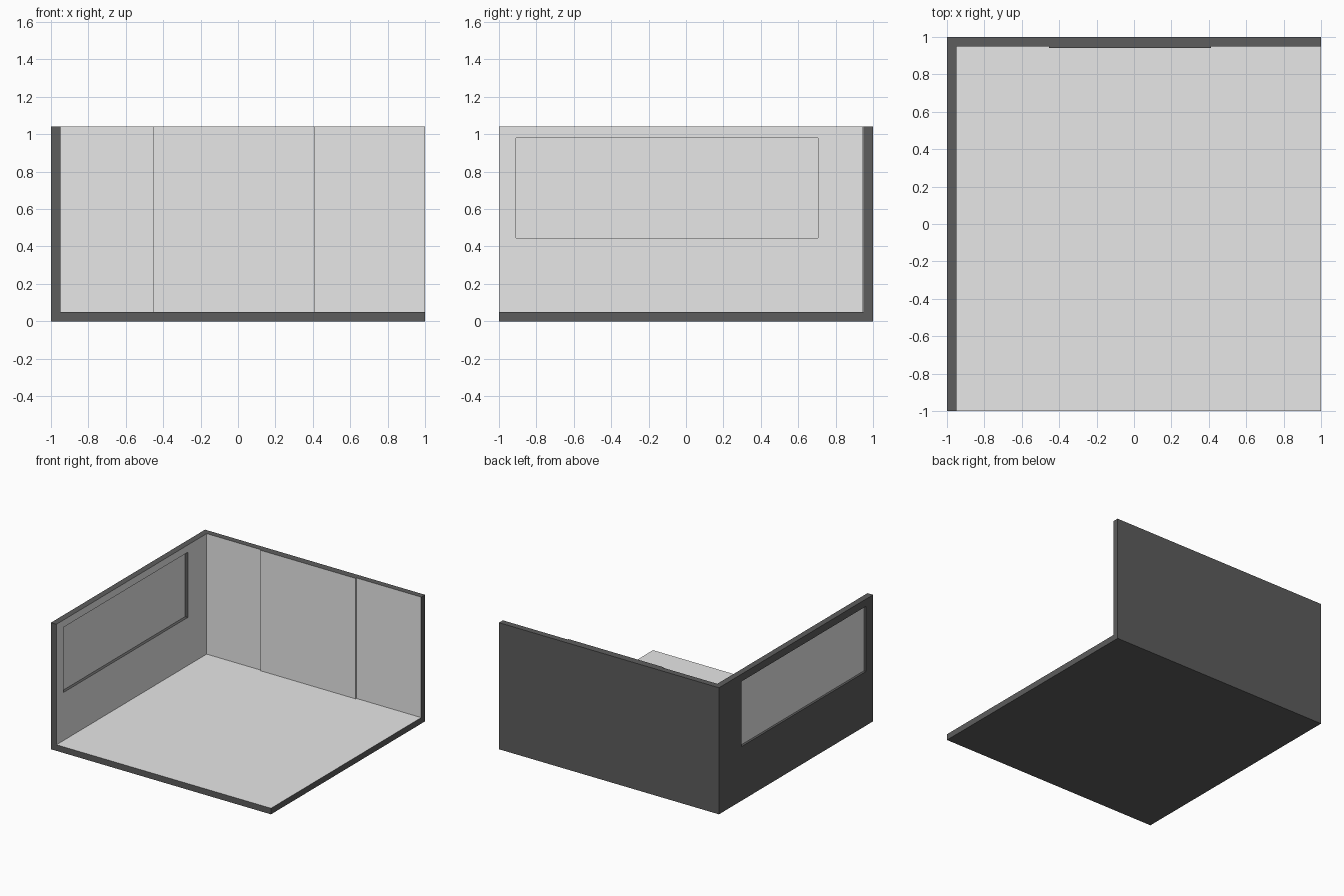
import bpy, bmesh

if "Cube" in bpy.data.objects:
    bpy.data.objects.remove(bpy.data.objects["Cube"])


def material(name, value):
    m = bpy.data.materials.new(name)
    m.diffuse_color = (value, value, value, 1)
    m.use_nodes = True
    m.node_tree.nodes["Principled BSDF"].inputs["Base Color"].default_value = m.diffuse_color
    return m


light = material("light grey", 0.8)
dark = material("dark grey", 0.11)


def prism(name, outline, z0, z1):
    """Extrude a plan outline (counter-clockwise) from z0 to z1."""
    bm = bmesh.new()
    face = bm.faces.new([bm.verts.new((x, y, z0)) for x, y in outline])
    ext = bmesh.ops.extrude_face_region(bm, geom=[face])
    for v in ext["geom"]:
        if isinstance(v, bmesh.types.BMVert):
            v.co.z = z1
    bmesh.ops.recalc_face_normals(bm, faces=bm.faces[:])
    me = bpy.data.meshes.new(name)
    bm.to_mesh(me)
    bm.free()
    ob = bpy.data.objects.new(name, me)
    bpy.context.collection.objects.link(ob)
    return ob


def box(name, x0, x1, y0, y1, z0, z1):
    return prism(name, [(x0, y0), (x1, y0), (x1, y1), (x0, y1)], z0, z1)


def cut(target, cutter):
    mod = target.modifiers.new("cut", "BOOLEAN")
    mod.operation = "DIFFERENCE"
    mod.solver = "EXACT"
    mod.object = cutter
    cutter.hide_render = True
    bpy.context.view_layer.objects.active = target
    bpy.ops.object.modifier_apply(modifier=mod.name)
    bpy.data.objects.remove(cutter)


# Room shell: floor with left and back walls
room = box("room_shell", -1, 1, -1, 1, 0, 1.04)

# Hollow interior, leaving a shallow raised panel on the back wall
cut(room, prism("interior_cutter", [
    (-0.95, -2), (2, -2), (2, 0.95), (0.412, 0.95),
    (0.412, 0.94), (-0.455, 0.94), (-0.455, 0.95), (-0.95, 0.95)], 0.05, 2))

# Window opening in the left wall
cut(room, box("window_cutter", -1.2, -0.8, -0.91, 0.705, 0.445, 0.98))

# Light interior surfaces, dark shell everywhere else
room.data.materials.clear()
room.data.materials.append(dark)
room.data.materials.append(light)
for p in room.data.polygons:
    n, c = p.normal, p.center
    inner_left = n.x > 0.5 and c.x < 0.9
    panel_side = abs(n.x) > 0.5 and abs(c.x) < 0.6
    inner_back = n.y < -0.5 and c.y > 0.9
    floor_top = n.z > 0.5 and c.z < 0.1
    p.material_index = int(inner_left or panel_side or inner_back or floor_top)

# Window pane set inside the opening
pane = box("window_pane", -0.981, -0.975, -0.91, 0.705, 0.445, 0.98)
pane.data.materials.append(light)
